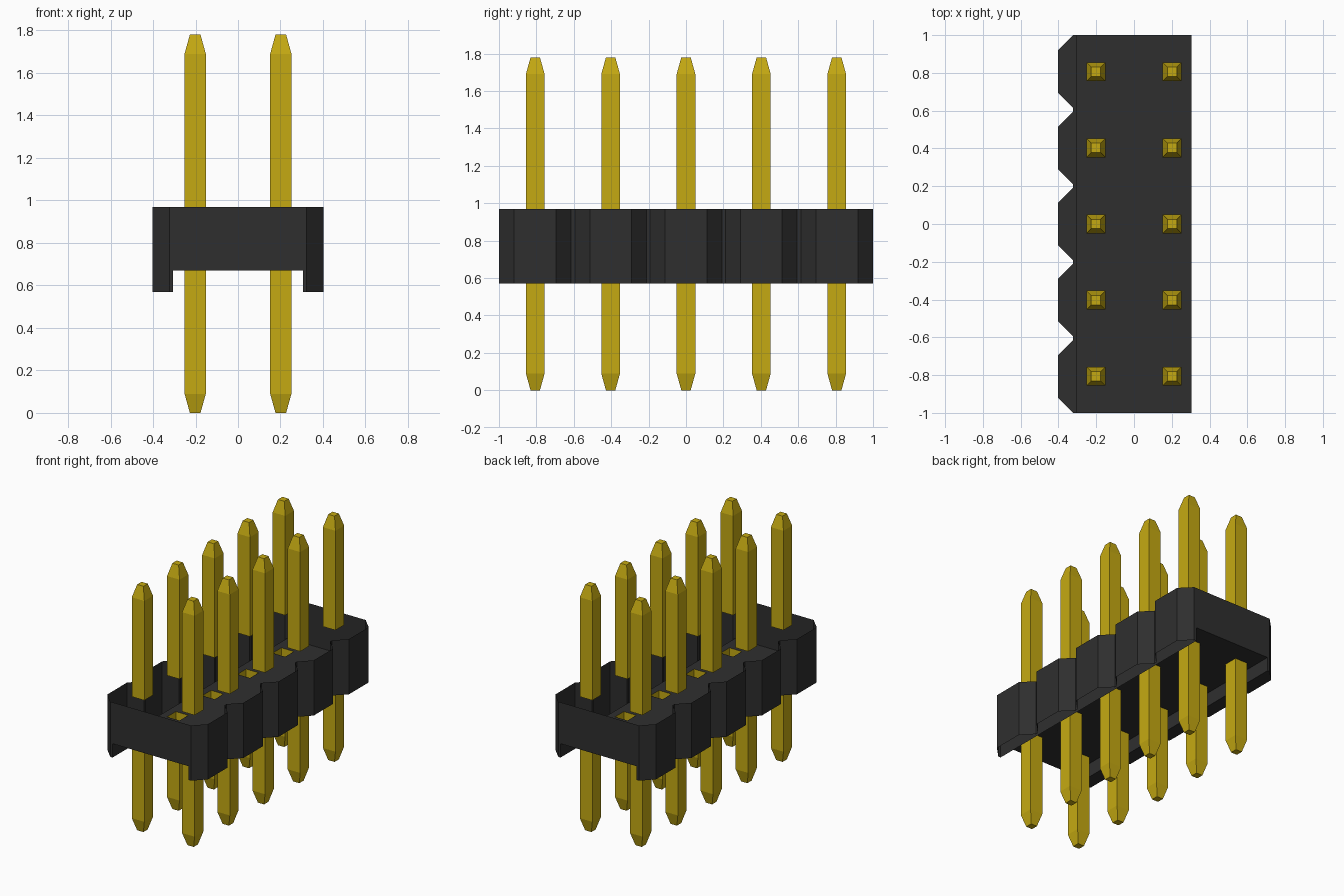
import bpy
import bmesh

cube = bpy.data.objects.get("Cube")
if cube:
    bpy.data.objects.remove(cube, do_unlink=True)


def make_material(name, color):
    mat = bpy.data.materials.new(name)
    mat.use_nodes = True
    mat.diffuse_color = color
    bsdf = mat.node_tree.nodes["Principled BSDF"]
    bsdf.inputs["Base Color"].default_value = color
    bsdf.inputs["Roughness"].default_value = 0.6
    return mat


BLACK = make_material("black plastic", (0.028, 0.028, 0.028, 1))
GOLD = make_material("gold metal", (0.56, 0.40, 0.006, 1))

PITCH = 0.403
ROWS = (-PITCH / 2, PITCH / 2)
PINS_Y = [PITCH * i for i in range(-2, 3)]
SIDE, NOTCH, INNER = 0.403, 0.323, 0.305    # side wall, notch bottom, rail inner face
BOTTOM, FLOOR, TOP, TIP = 0.57, 0.67, 0.97, 1.78
HALF, TIP_HALF, TIP_LEN = 0.05, 0.025, 0.09


def make_object(name, mat, faces):
    """Mesh object from a list of polygons, each a list of points."""
    bm = bmesh.new()
    for points in faces:
        bm.faces.new([bm.verts.new(p) for p in points])
    bmesh.ops.remove_doubles(bm, verts=bm.verts, dist=0.0005)
    mesh = bpy.data.meshes.new(name)
    bm.to_mesh(mesh)
    bm.free()
    mesh.materials.append(mat)
    obj = bpy.data.objects.new(name, mesh)
    bpy.context.collection.objects.link(obj)
    return obj


# Notched outline of one long side, running from y = -1 to y = 1
outline = []
for i, y in enumerate(PINS_Y):
    start = -1.0 if i == 0 else y - PITCH / 2 + 0.01
    end = 1.0 if i == 4 else y + PITCH / 2 - 0.01
    outline += [(NOTCH, start), (SIDE, start + 0.08), (SIDE, end - 0.08), (NOTCH, end)]

# Side walls, turned half round for the second one
for name, s in (("left_wall", 1), ("right_wall", -1)):
    faces = []
    for (xa, ya), (xb, yb) in zip(outline, outline[1:]):
        a, b = (s * xa, s * ya), (s * xb, s * yb)
        faces.append([(*a, BOTTOM), (*b, BOTTOM), (*b, TOP), (*a, TOP)])
    # Inner face of the foot rail
    x = s * INNER
    faces.append([(x, s, BOTTOM), (x, -s, BOTTOM), (x, -s, FLOOR), (x, s, FLOOR)])
    make_object(name, BLACK, faces)

# Underside of the right foot rail, the left one is open
underside = []
for (xa, ya), (xb, yb) in zip(outline, outline[1:]):
    underside.append([(-INNER, ya, BOTTOM), (-INNER, yb, BOTTOM),
                      (-xb, yb, BOTTOM), (-xa, ya, BOTTOM)])
make_object("right_rail_underside", BLACK, underside)

# End walls with the gap between the feet
for name, s in (("front_wall", 1), ("back_wall", -1)):
    shape = [(-NOTCH, BOTTOM), (-INNER, BOTTOM), (-INNER, FLOOR), (INNER, FLOOR),
             (INNER, BOTTOM), (NOTCH, BOTTOM), (NOTCH, TOP), (-NOTCH, TOP)]
    make_object(name, BLACK, [[(s * x, -s, z) for x, z in shape]])

# Floor plate with a square opening at each pin
cuts_x = [-INNER] + [x + d for x in ROWS for d in (-HALF, HALF)] + [INNER]
cuts_y = [-1.0] + [y + d for y in PINS_Y for d in (-HALF, HALF)] + [1.0]
cells = []
for i, (xa, xb) in enumerate(zip(cuts_x, cuts_x[1:])):
    for j, (ya, yb) in enumerate(zip(cuts_y, cuts_y[1:])):
        if i % 2 and j % 2:
            continue
        cells.append([(xa, ya, FLOOR), (xa, yb, FLOOR), (xb, yb, FLOOR), (xb, ya, FLOOR)])
make_object("floor_plate", BLACK, cells)


def square(x, y, z, h):
    return [(x - h, y - h, z), (x + h, y - h, z), (x + h, y + h, z), (x - h, y + h, z)]


def make_pin(name, x, y, root, tip):
    """Square pin, open at the root and tapered to a flat tip."""
    up = tip > root
    shoulder = tip - TIP_LEN if up else tip + TIP_LEN
    rings = [square(x, y, root, HALF), square(x, y, shoulder, HALF),
             square(x, y, tip, TIP_HALF)]
    faces = [rings[2]]
    for low, high in zip(rings, rings[1:]):
        for k in range(4):
            n = (k + 1) % 4
            faces.append([low[k], low[n], high[n], high[k]])
    if not up:
        faces = [f[::-1] for f in faces]
    make_object(name, GOLD, faces)


# Two rows of pins, above and below the housing
for side, x in zip(("right", "left"), ROWS):
    for i, y in enumerate(PINS_Y, 1):
        make_pin(f"upper_pin_{side}_{i}", x, y, TOP, TIP)
        make_pin(f"lower_pin_{side}_{i}", x, y, FLOOR, 0.0)
